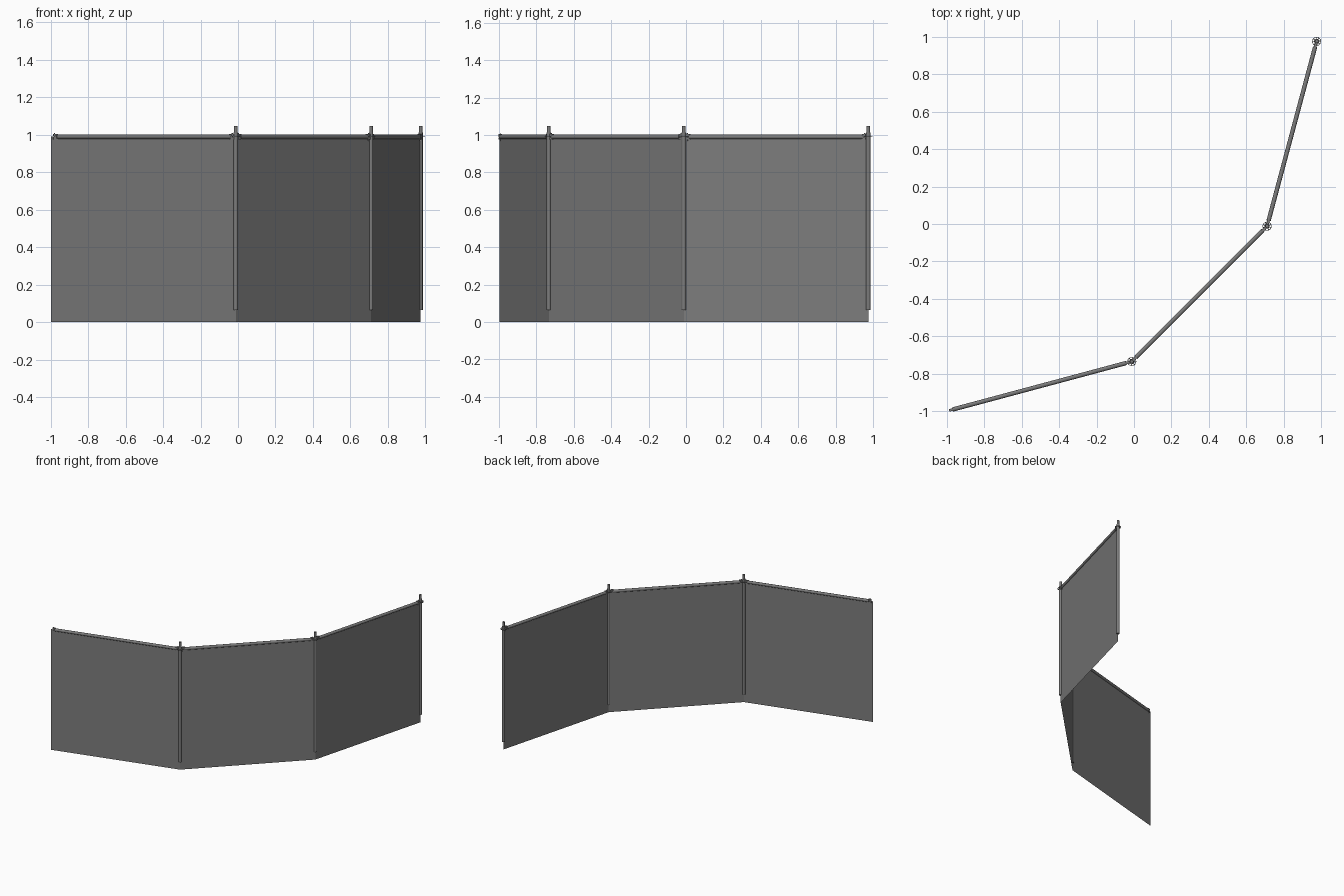
import bpy, bmesh
from math import pi, cos, sin, radians
from mathutils import Matrix, Vector

if "Cube" in bpy.data.objects:
    bpy.data.objects.remove(bpy.data.objects["Cube"])

RAIL_Z = 0.99
LENGTH = 1.021

# Dark grey used by every part
dark = bpy.data.materials.new("dark_grey")
dark.diffuse_color = (0.2, 0.2, 0.2, 1)
dark.use_nodes = True
dark.node_tree.nodes["Principled BSDF"].inputs["Base Color"].default_value = dark.diffuse_color


def finish(bm, name, smooth=True):
    mesh = bpy.data.meshes.new(name)
    bm.to_mesh(mesh)
    bm.free()
    mesh.materials.append(dark)
    ob = bpy.data.objects.new(name, mesh)
    bpy.context.collection.objects.link(ob)
    if smooth:
        bpy.ops.object.select_all(action='DESELECT')
        bpy.context.view_layer.objects.active = ob
        ob.select_set(True)
        bpy.ops.object.shade_smooth_by_angle(angle=radians(40))
    return ob


def tube(bm, a, b, r, n=16):
    a, b = Vector(a), Vector(b)
    d = b - a
    m = Matrix.Translation((a + b) / 2) @ d.to_track_quat('Z', 'Y').to_matrix().to_4x4()
    bmesh.ops.create_cone(bm, cap_ends=True, segments=n, radius1=r, radius2=r,
                          depth=d.length, matrix=m)


def box(bm, frame, loc, size):
    bmesh.ops.create_cube(bm, size=1, matrix=frame @ Matrix.Translation(loc)
                          @ Matrix.Diagonal((*size, 1)))


def ring(bm, c, r_in, r_out, z0, z1, n=32):
    rows = [[bm.verts.new((c.x + r * cos(2 * pi * i / n), c.y + r * sin(2 * pi * i / n), z))
             for i in range(n)]
            for r, z in ((r_in, z0), (r_out, z0), (r_out, z1), (r_in, z1))]
    for k in range(4):
        p, q = rows[k], rows[(k + 1) % 4]
        for i in range(n):
            j = (i + 1) % n
            bm.faces.new((p[i], p[j], q[j], q[i]))


# Corner points: three equal panels turning 30 degrees at each post
angles = [radians(a) for a in (15, 45, 75)]
pts = [Vector((-0.998, -0.998, 0))]
for a in angles:
    pts.append(pts[-1] + LENGTH * Vector((cos(a), sin(a), 0)))

for i, a in enumerate(angles):
    p, q = pts[i], pts[i + 1]
    d = (q - p).normalized()
    up = Vector((0, 0, RAIL_Z))

    # Cloth panel: a single sheet hanging from the rail
    bm = bmesh.new()
    bm.faces.new([bm.verts.new(v) for v in (p, q, q + up, p + up)])
    finish(bm, f"panel_sheet_{i + 1}", False)

    # Top rail with a wedge head at each end
    bm = bmesh.new()
    tube(bm, p + d * 0.03 + up, q - d * 0.03 + up, 0.0115)
    for base, turn in ((p, a), (q, a + pi)):
        frame = Matrix.Translation(base + up) @ Matrix.Rotation(turn, 4, 'Z')
        for z in (-0.0085, 0.0085):
            box(bm, frame, (0.023, 0, z), (0.022, 0.014, 0.011))
        box(bm, frame, (0.032, 0, 0), (0.008, 0.014, 0.026))
        box(bm, frame, (0.019, 0, -0.001), (0.006, 0.003, 0.042))
    finish(bm, f"top_rail_{i + 1}")

    # Post with a slimmer spigot on top
    bm = bmesh.new()
    tube(bm, q + Vector((0, 0, 0.065)), q + Vector((0, 0, 1.012)), 0.0115)
    tube(bm, q + Vector((0, 0, 1.012)), q + Vector((0, 0, 1.048)), 0.0095)
    finish(bm, f"post_{i + 1}")

    # Pierced coupling disc around the post
    bm = bmesh.new()
    ring(bm, q, 0.0105, 0.0135, RAIL_Z - 0.002, RAIL_Z + 0.002)
    ring(bm, q, 0.021, 0.024, RAIL_Z - 0.002, RAIL_Z + 0.002)
    for k in range(8):
        frame = Matrix.Translation(q + up) @ Matrix.Rotation(a + pi / 8 + k * pi / 4, 4, 'Z')
        box(bm, frame, (0.0172, 0, 0), (0.0085, 0.004, 0.004))
    bmesh.ops.recalc_face_normals(bm, faces=bm.faces)
    finish(bm, f"coupling_disc_{i + 1}")
